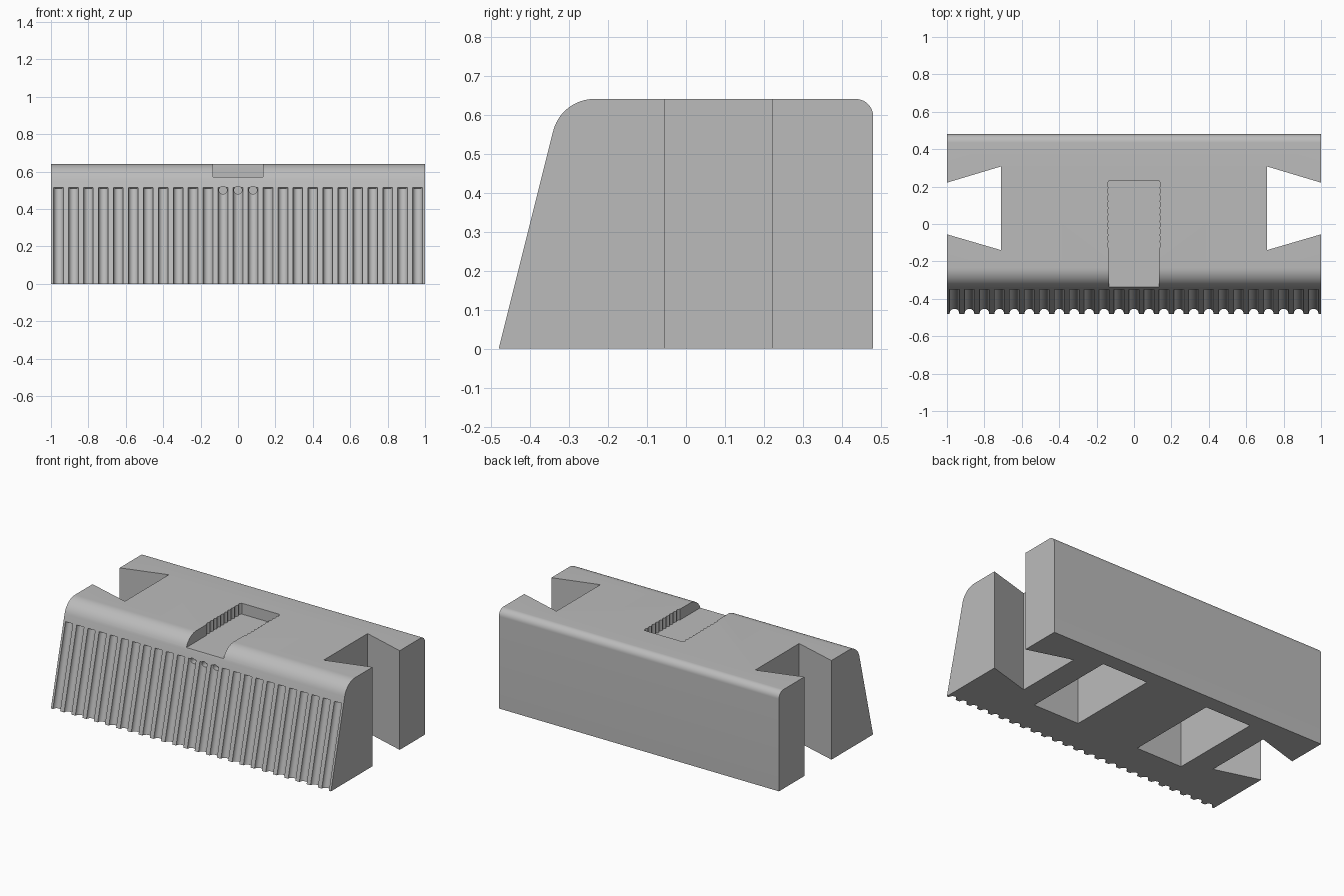
import bpy, bmesh, math
from mathutils import Vector, Matrix

default = bpy.data.objects.get("Cube")
if default:
    bpy.data.objects.remove(default, do_unlink=True)

grey = bpy.data.materials.new("plain grey")
grey.use_nodes = True
grey.diffuse_color = (0.5, 0.5, 0.5, 1)
grey.node_tree.nodes["Principled BSDF"].inputs["Base Color"].default_value = grey.diffuse_color


def new_object(name, bm):
    bmesh.ops.recalc_face_normals(bm, faces=bm.faces)
    mesh = bpy.data.meshes.new(name)
    bm.to_mesh(mesh)
    bm.free()
    mesh.materials.append(grey)
    obj = bpy.data.objects.new(name, mesh)
    bpy.context.collection.objects.link(obj)
    return obj


def prism(bm, points, depth):
    """Extrude a closed outline of 3D points along the depth vector."""
    face = bm.faces.new([bm.verts.new(p) for p in points])
    ext = bmesh.ops.extrude_face_region(bm, geom=[face])["geom"]
    bmesh.ops.translate(bm, vec=depth, verts=[v for v in ext if isinstance(v, bmesh.types.BMVert)])


def fillet(corner, start, end, steps=12):
    """Circular arc between two tangent points around a corner."""
    c, a, b = Vector(corner), Vector(start), Vector(end)
    t, bisector = (a - c).length, ((a - c) + (b - c)).normalized()
    half = (a - c).angle(bisector)
    centre = c + bisector * t / math.cos(half)
    sweep = (b - centre).angle_signed(a - centre)
    return [centre + Matrix.Rotation(sweep * i / steps, 2) @ (a - centre) for i in range(steps + 1)]


def rod(bm, start, end, radius):
    axis = end - start
    matrix = Matrix.Translation((start + end) / 2) @ axis.to_track_quat('Z', 'Y').to_matrix().to_4x4()
    bmesh.ops.create_cone(bm, cap_ends=True, segments=24, radius1=radius, radius2=radius,
                          depth=axis.length, matrix=matrix)


def cut(target, bm, name):
    cutter = new_object(name, bm)
    cutter.hide_render = True
    mod = target.modifiers.new(name, 'BOOLEAN')
    mod.operation, mod.solver, mod.object = 'DIFFERENCE', 'EXACT', cutter
    bpy.context.view_layer.objects.active = target
    bpy.ops.object.modifier_apply(modifier=name)
    bpy.data.objects.remove(cutter, do_unlink=True)


# Block: side profile with sloping front and rounded top edges
height, slope = 0.64, 0.25
slant = Vector((0, slope, 1)).normalized()
corner = Vector((-0.48 + slope * height, height))
slide = 0.085
profile = [Vector((-0.48, 0))]
profile += fillet(corner, corner - slide * slant.yz, corner + Vector((slide, 0)))
profile += fillet((0.48, height), (0.435, height), (0.48, height - 0.045))
profile += [Vector((0.48, 0))]
bm = bmesh.new()
prism(bm, [(-1, p.x, p.y) for p in profile], Vector((2, 0, 0)))
block = new_object("grip_block", bm)

# Dovetail slots through both ends
bm = bmesh.new()
for side in (-1, 1):
    outline = [(0.71, -0.14), (1.1, -0.026), (1.1, 0.191), (0.71, 0.308)]
    prism(bm, [(side * x, y, -0.1) for x, y in outline], Vector((0, 0, 1)))
cut(block, bm, "dovetail_slots")

# Deep rectangular pockets underneath
bm = bmesh.new()
for side in (-1, 1):
    outline = [(0.222, -0.235), (0.55, -0.235), (0.55, 0.38), (0.222, 0.38)]
    prism(bm, [(side * x, y, -0.1) for x, y in outline], Vector((0, 0, 0.64)))
cut(block, bm, "underside_pockets")

# Top channel, open at the front, with scalloped side walls
scallops, steps, pitch, back = 10, 6, 0.036, 0.23
wall = [(0.132, -0.6)]
for i in range(scallops * steps + 1):
    y = back - scallops * pitch + i * pitch / steps
    wall.append((0.134 + 0.009 * abs(math.sin(math.pi * i / steps)), y))
outline = wall + [(-x, y) for x, y in reversed(wall)]
bm = bmesh.new()
prism(bm, [(x, y, 0.57) for x, y in outline], Vector((0, 0, 0.2)))
cut(block, bm, "top_channel")

# Row of half-round grooves down the sloping front
bm = bmesh.new()
foot = Vector((0, -0.48, 0))
for i in range(-12, 13):
    x = Vector((i * 0.08, 0, 0))
    rod(bm, x + foot - slant * 0.1, x + foot + slant * 0.515 / slant.z, 0.026)
cut(block, bm, "front_grooves")

# Three small sockets at the groove tops below the channel
bm = bmesh.new()
for i in (-1, 0, 1):
    rod(bm, Vector((i * 0.08, -0.42, 0.5)), Vector((i * 0.08, -0.3, 0.5)), 0.021)
cut(block, bm, "groove_sockets")

# Smooth curved surfaces, keep crisp edges
bpy.ops.object.select_all(action='DESELECT')
block.select_set(True)
bpy.context.view_layer.objects.active = block
bpy.ops.object.shade_smooth_by_angle(angle=math.radians(25))
